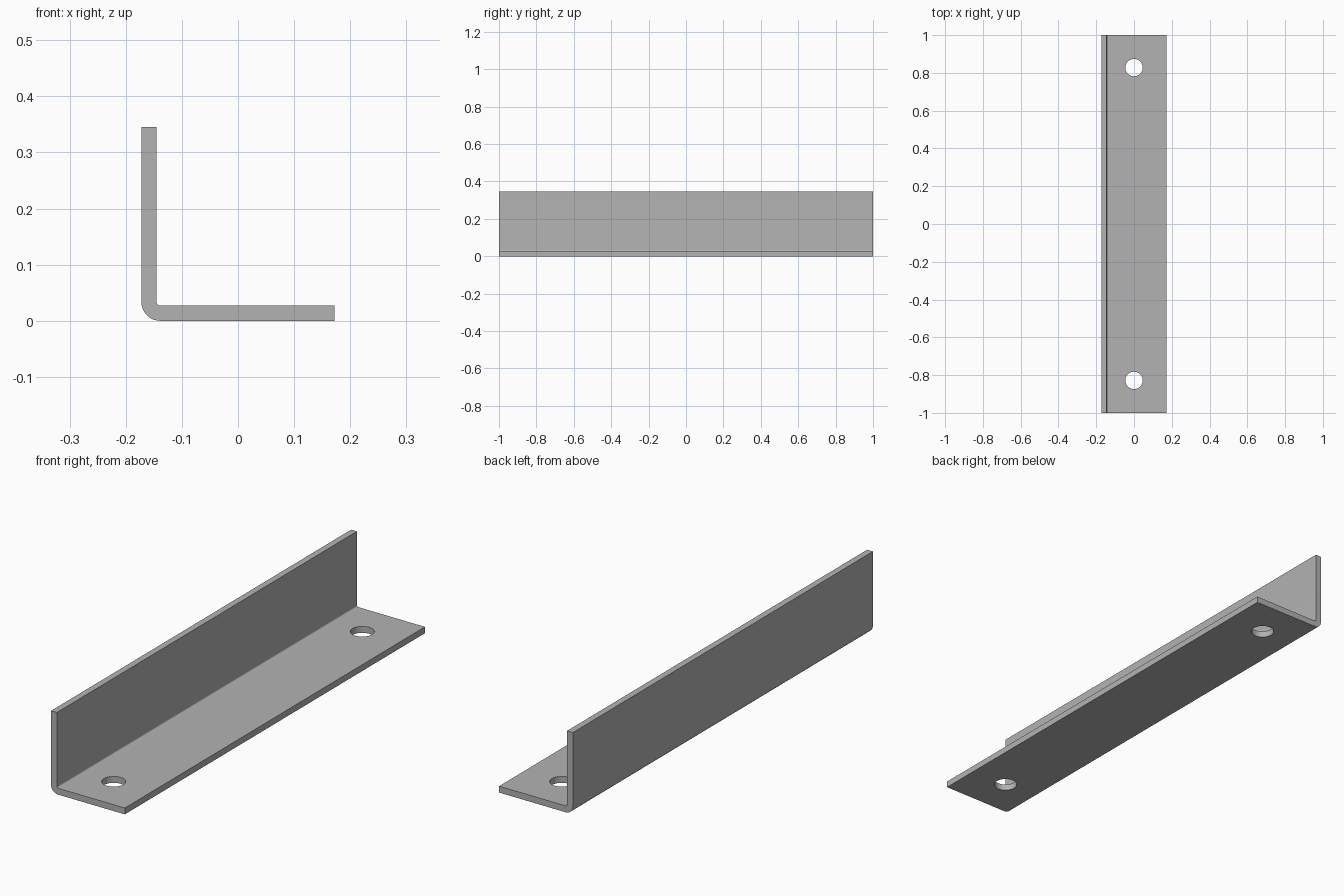
import bpy, bmesh, math

cube = bpy.data.objects.get("Cube")
if cube:
    bpy.data.objects.remove(cube, do_unlink=True)

HALF, HEIGHT, THICK, LENGTH = 0.172, 0.345, 0.027, 2.0
OUTER_R, INNER_R = 0.033, 0.006
HOLE_R, HOLE_Y = 0.046, 0.828

steel = bpy.data.materials.new("grey steel")
steel.use_nodes = True
colour = (0.45, 0.45, 0.45, 1)
steel.diffuse_color = colour
steel.node_tree.nodes["Principled BSDF"].inputs["Base Color"].default_value = colour


def bend(cx, cz, radius, start, end, steps=10):
    """Points along an arc between two angles in degrees."""
    angles = [math.radians(start + (end - start) * i / steps) for i in range(steps + 1)]
    return [(cx + radius * math.cos(a), cz + radius * math.sin(a)) for a in angles]


# L-shaped cross-section with rounded bend, extruded along y
inner = THICK + INNER_R
profile = [(-HALF, HEIGHT)]
profile += bend(-HALF + OUTER_R, OUTER_R, OUTER_R, 180, 270)
profile += [(HALF, 0), (HALF, THICK)]
profile += bend(-HALF + inner, inner, INNER_R, 270, 180)
profile += [(-HALF + THICK, HEIGHT)]

bm = bmesh.new()
face = bm.faces.new([bm.verts.new((x, -LENGTH / 2, z)) for x, z in profile])
result = bmesh.ops.extrude_face_region(bm, geom=[face])
moved = [v for v in result["geom"] if isinstance(v, bmesh.types.BMVert)]
bmesh.ops.translate(bm, verts=moved, vec=(0, LENGTH, 0))
bmesh.ops.recalc_face_normals(bm, faces=bm.faces)
mesh = bpy.data.meshes.new("angle_bracket")
bm.to_mesh(mesh)
bm.free()
mesh.materials.append(steel)
bracket = bpy.data.objects.new("angle_bracket", mesh)
bpy.context.collection.objects.link(bracket)

# Bolt holes near both ends of the flat leg
for name, side in (("front", -1), ("back", 1)):
    bpy.ops.mesh.primitive_cylinder_add(vertices=48, radius=HOLE_R, depth=0.1,
                                        location=(0, side * HOLE_Y, THICK / 2))
    cutter = bpy.context.object
    cutter.name = name + "_hole_cutter"
    cutter.data.materials.append(steel)
    cutter.hide_render = True
    cutter.hide_set(True)
    cut = bracket.modifiers.new(name + "_hole", 'BOOLEAN')
    cut.operation = 'DIFFERENCE'
    cut.solver = 'EXACT'
    cut.object = cutter

# Apply the cuts, then smooth the bend and hole walls
bpy.ops.object.select_all(action='DESELECT')
bpy.context.view_layer.objects.active = bracket
bracket.select_set(True)
for modifier in list(bracket.modifiers):
    cutter = modifier.object
    bpy.ops.object.modifier_apply(modifier=modifier.name)
    bpy.data.objects.remove(cutter, do_unlink=True)
bpy.ops.object.shade_smooth_by_angle(angle=math.radians(30))
